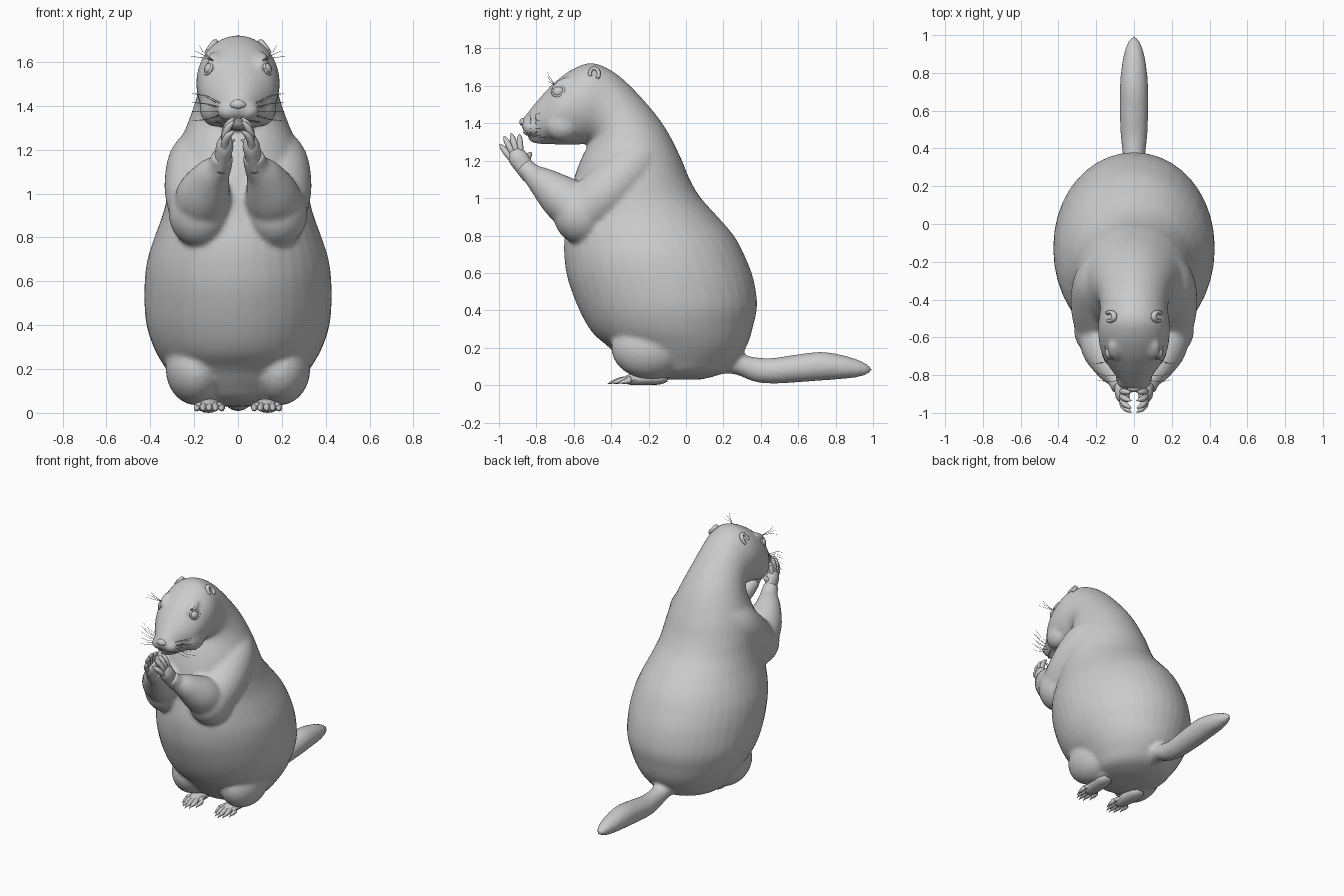
import bpy, bmesh, math
from mathutils import Vector, Matrix

X = Vector((1, 0, 0))


def smooth_rows(rows, n):
    # Catmull-Rom interpolation of rows of numbers
    out = []
    for i in range(len(rows) - 1):
        a, b, c, d = rows[max(i - 1, 0)], rows[i], rows[i + 1], rows[min(i + 2, len(rows) - 1)]
        for k in range(n):
            t = k / n
            out.append([0.5 * (2 * q + (r - p) * t + (2 * p - 5 * q + 4 * r - s) * t * t
                               + (3 * q - p - 3 * r + s) * t ** 3) for p, q, r, s in zip(a, b, c, d)])
    return out + [list(rows[-1])]


def loft(bm, rings, sides):
    # rings are (centre, half axis u, half axis v)
    loops = []
    for c, u, v in rings:
        loops.append([bm.verts.new(c + u * math.cos(a) + v * math.sin(a))
                      for a in (2 * math.pi * k / sides for k in range(sides))])
    faces = [bm.faces.new(loops[0]), bm.faces.new(loops[-1][::-1])]
    for l0, l1 in zip(loops, loops[1:]):
        for k in range(sides):
            j = (k + 1) % sides
            faces.append(bm.faces.new((l0[j], l0[k], l1[k], l1[j])))
    bmesh.ops.recalc_face_normals(bm, faces=faces)


def profile(bm, rows, sides=40, n=4):
    # each row: front y, front z, back y, back z, half width
    rings = []
    for fy, fz, by, bz, w in smooth_rows(rows, n):
        f, b = Vector((0, fy, fz)), Vector((0, by, bz))
        rings.append(((f + b) / 2, (b - f) / 2, X * w))
    loft(bm, rings, sides)


def tube(bm, rows, sides=12, n=4, ref=X, flat=1.0, mirror=1):
    # each row: x, y, z, radius; flat scales the radius along ref
    pts = [(Vector((r[0] * mirror, r[1], r[2])), max(r[3], .0008)) for r in smooth_rows(rows, n)]
    rings = []
    for i, (p, r) in enumerate(pts):
        t = (pts[min(i + 1, len(pts) - 1)][0] - pts[max(i - 1, 0)][0]).normalized()
        v = (ref - t * ref.dot(t)).normalized()
        rings.append((p, t.cross(v) * r, v * r * flat))
    loft(bm, rings, sides)


def ball(bm, c, s, mirror=1, tilt=0):
    m = Matrix.Translation((c[0] * mirror, c[1], c[2])) @ Matrix.Rotation(tilt, 4, 'X') @ Matrix.Diagonal((*s, 1))
    bmesh.ops.create_uvsphere(bm, u_segments=24, v_segments=16, radius=1, matrix=m)


def finish(name, bm, voxel=0, iterations=4):
    me = bpy.data.meshes.new(name)
    bm.to_mesh(me)
    bm.free()
    ob = bpy.data.objects.new(name, me)
    bpy.context.collection.objects.link(ob)
    bpy.context.view_layer.objects.active = ob
    if voxel:
        r = ob.modifiers.new("blend", 'REMESH')
        r.mode, r.voxel_size = 'VOXEL', voxel
        s = ob.modifiers.new("soften", 'SMOOTH')
        s.factor, s.iterations = .5, iterations
        for m in ("blend", "soften"):
            bpy.ops.object.modifier_apply(modifier=m)
    for p in ob.data.polygons:
        p.use_smooth = True
    return ob


# Body: torso, neck and head in one sweep
bm = bmesh.new()
profile(bm, [
    (-.12, .03, .08, .03, .1), (-.27, .06, .2, .065, .22), (-.34, .12, .28, .14, .28),
    (-.41, .2, .33, .22, .335), (-.5, .28, .36, .32, .385), (-.57, .4, .38, .43, .42),
    (-.63, .56, .36, .57, .427), (-.65, .68, .31, .7, .415), (-.65, .78, .255, .8, .385),
    (-.63, .9, .17, .9, .345), (-.62, 1.0, .08, 1.0, .32), (-.6, 1.1, .02, 1.1, .305),
    (-.565, 1.2, -.03, 1.22, .275), (-.53, 1.27, -.12, 1.39, .225), (-.51, 1.3, -.25, 1.55, .19),
    (-.53, 1.295, -.38, 1.67, .18), (-.58, 1.285, -.5, 1.722, .19), (-.65, 1.285, -.6, 1.692, .185),
    (-.71, 1.288, -.69, 1.63, .165), (-.77, 1.295, -.76, 1.56, .125),
    (-.82, 1.315, -.82, 1.49, .085), (-.86, 1.35, -.86, 1.44, .052), (-.88, 1.38, -.88, 1.415, .02)])
# Tail
profile(bm, [(.12, .05, .12, .2, .07), (.25, .06, .27, .17, .065), (.36, .02, .37, .15, .06),
             (.46, .008, .46, .145, .07), (.6, .015, .6, .165, .076), (.73, .025, .73, .178, .075),
             (.86, .035, .86, .155, .062), (.95, .05, .95, .122, .038), (.995, .075, .995, .09, .008)], 24)
for s in (-1, 1):
    # Shoulder, upper arm and elbow
    tube(bm, [(.13, -.2, 1.24, .1), (.17, -.3, 1.15, .145), (.188, -.42, 1.03, .148), (.175, -.54, .93, .14)],
         24, mirror=s)
    ball(bm, (.175, -.56, .915), (.143, .15, .16), s)
    # Forearm
    tube(bm, [(.17, -.56, .93, .13), (.155, -.66, 1.0, .122), (.12, -.76, 1.08, .085),
              (.085, -.82, 1.125, .058), (.07, -.87, 1.175, .05)], 24, mirror=s)
    # Thigh and ankle
    ball(bm, (.19, -.2, .2), (.14, .2, .165), s)
    ball(bm, (.15, -.17, .08), (.075, .12, .055), s)
    # Muzzle pad, cheek and brow
    ball(bm, (.045, -.82, 1.378), (.052, .055, .045), s)
    ball(bm, (.1, -.66, 1.39), (.075, .1, .085), s)
    ball(bm, (.105, -.67, 1.612), (.035, .06, .02), s, .6)
# Lower jaw
ball(bm, (0, -.755, 1.318), (.06, .09, .03))
finish("body", bm, .014, 4)

# Nose
bm = bmesh.new()
ball(bm, (0, -.872, 1.408), (.03, .018, .022), 1, -.4)
for s in (-1, 1):
    ball(bm, (.02, -.87, 1.405), (.016, .014, .014), s)
finish("nose", bm)

for s, side in ((-1, "left"), (1, "right")):
    # Eye with lid rim
    bm = bmesh.new()
    ball(bm, (.124, -.68, 1.567), (.03, .034, .03), s)
    nrm = Vector((.85 * s, -.35, .35)).normalized()
    a = nrm.cross(Vector((0, 0, 1))).normalized()
    b = nrm.cross(a)
    c = Vector((.135 * s, -.683, 1.571))
    rim = [(*(c + a * .034 * math.cos(k * .4) + b * .028 * math.sin(k * .4)), .007) for k in range(17)]
    tube(bm, rim, 8, 2, nrm)
    finish("eye_" + side, bm)

    # Ear: a small curled flap
    bm = bmesh.new()
    ear = []
    for k in range(9):
        t = math.radians(-50 + k * 32)
        ear.append((.124 - .02 * math.sin(t), -.49 + .024 * math.cos(t), 1.664 + .03 * math.sin(t), .01))
    tube(bm, ear, 8, 3, flat=1.5, mirror=s)
    finish("ear_" + side, bm)

    # Hand: palm, four fingers with claws, thumb
    bm = bmesh.new()
    tube(bm, [(.08, -.83, 1.12, .048), (.068, -.87, 1.175, .05), (.06, -.9, 1.22, .052), (.055, -.915, 1.255, .035)],
         16, flat=.75, mirror=s)
    for by, bz, ty, tz in ((-.938, 1.215, -.985, 1.275), (-.925, 1.238, -.965, 1.315),
                           (-.907, 1.25, -.93, 1.33), (-.885, 1.245, -.89, 1.325), (-.86, 1.19, -.835, 1.235)):
        dy, dz = ty - by, tz - bz
        tube(bm, [(.06, by - dy * .3, bz - dz * .3, .016), (.06, by + dy * .3, bz + dz * .3, .017),
                  (.048, by + dy * .75, bz + dz * .75, .016), (.033, ty, tz, .012),
                  (.022, ty + dy * .15, tz + dz * .15, .006), (.012, ty + dy * .25, tz + dz * .2, .001)],
             10, 3, mirror=s)
    finish("hand_" + side, bm)

    # Foot: sole and five toes with claws
    bm = bmesh.new()
    tube(bm, [(.14, -.1, .04, .02), (.14, -.14, .038, .034), (.135, -.22, .036, .036), (.132, -.3, .03, .028),
              (.13, -.33, .026, .015)], 16, flat=1.5, mirror=s)
    for i, end in enumerate((-.34, -.375, -.385, -.37, -.335)):
        bx, tx = .098 + .017 * i, .075 + .028 * i
        tube(bm, [(bx, -.25, .032, .015), (.5 * (bx + tx), -.3, .034, .016), (tx, end + .03, .025, .016),
                  (tx, end, .018, .011), (tx, end - .015, .015, .006), (tx, end - .035, .006, .001)],
             10, 3, mirror=s)
    finish("foot_" + side, bm)

    # Whiskers on muzzle and brow
    bm = bmesh.new()
    for i in range(4):
        for j in range(2):
            x, y, z = .065 + .015 * j, -.825 + .03 * j, 1.36 + .014 * i
            dz = -.03 + .03 * i
            tube(bm, [(x, y, z, .0015), (x + .07, y - .01, z + dz * .7, .0013),
                      (x + .13, y + .02 * j, z + dz * .9, .0008)], 4, 2, Vector((0, 0, 1)), mirror=s)
    for i in range(3):
        tube(bm, [(.11, -.7, 1.605, .0015), (.16, -.73, 1.62 + .014 * i, .0013),
                  (.215 - .02 * i, -.74, 1.625 + .025 * i, .0008)], 4, 2, Vector((0, 0, 1)), mirror=s)
    finish("whiskers_" + side, bm)

# Mouth line
bm = bmesh.new()
for s in (-1, 1):
    tube(bm, [(0, -.868, 1.352, .004), (.035, -.85, 1.338, .004), (.07, -.8, 1.33, .004), (.098, -.75, 1.325, .003)],
         6, 3, Vector((0, 0, 1)), mirror=s)
finish("mouth", bm)
